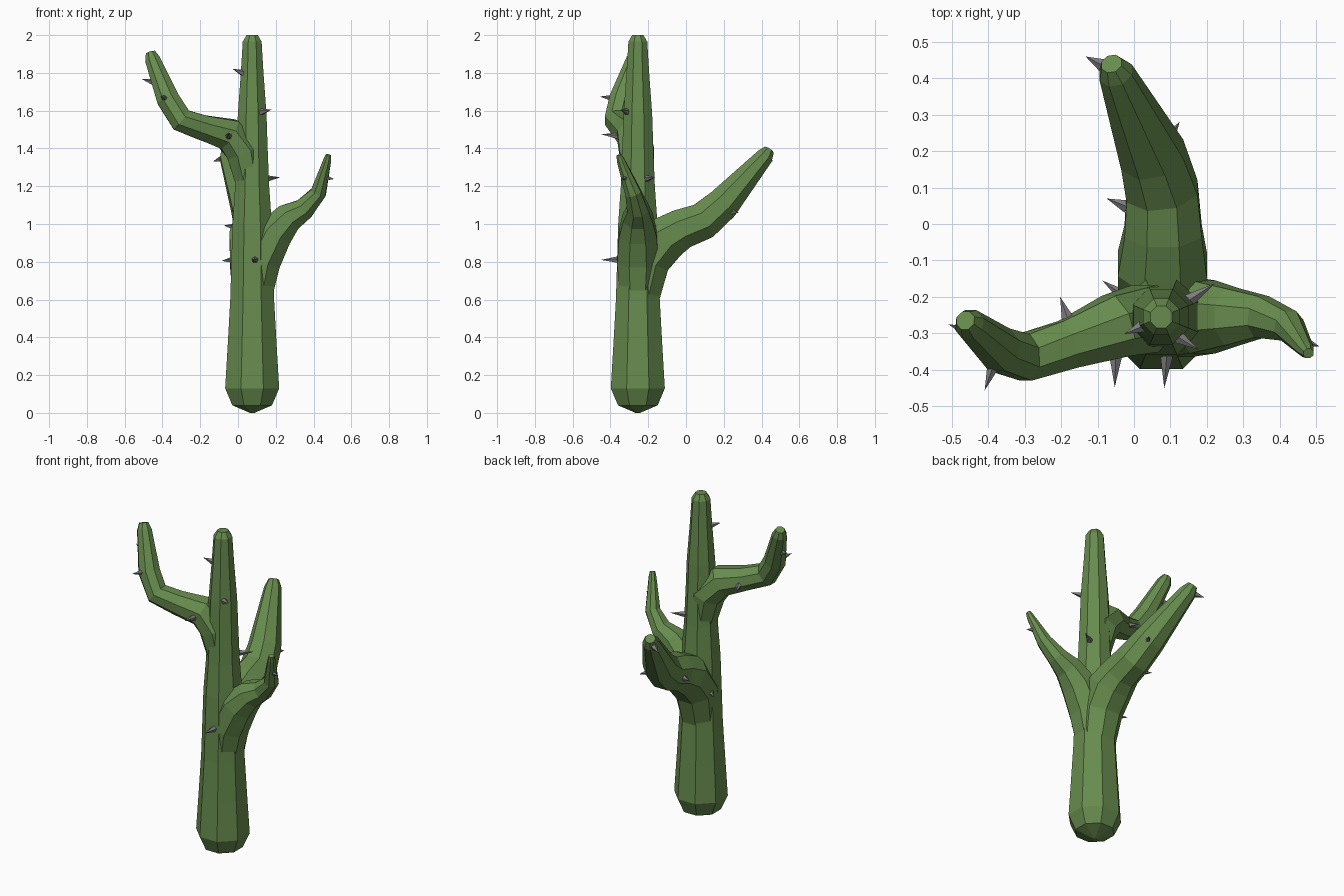
import bpy, bmesh, math
from mathutils import Vector


def material(name, rgb):
    m = bpy.data.materials.new(name)
    m.diffuse_color = (*rgb, 1)
    return m


GREEN = material("cactus green", (0.135, 0.26, 0.075))
GREY = material("spine grey", (0.21, 0.20, 0.21))
SIDES = 8


def finish(name, bm, mat):
    bmesh.ops.recalc_face_normals(bm, faces=bm.faces)
    me = bpy.data.meshes.new(name)
    bm.to_mesh(me)
    bm.free()
    me.materials.append(mat)
    ob = bpy.data.objects.new(name, me)
    bpy.context.collection.objects.link(ob)
    return ob


def tube(name, path, ref):
    """Octagonal loft through (x, y, z, half_width) stations."""
    bm = bmesh.new()
    pts = [Vector(p[:3]) for p in path]
    rings = []
    for i, p in enumerate(pts):
        t = (pts[min(i + 1, len(pts) - 1)] - pts[max(i - 1, 0)]).normalized()
        u = (ref - t * ref.dot(t)).normalized()
        v = t.cross(u)
        r = path[i][3] / math.cos(math.pi / SIDES)
        rings.append([bm.verts.new(p + r * (u * math.cos(a) + v * math.sin(a)))
                      for a in ((k + 0.5) * math.tau / SIDES for k in range(SIDES))])
    for a, b in zip(rings, rings[1:]):
        for k in range(SIDES):
            j = (k + 1) % SIDES
            bm.faces.new((a[k], a[j], b[j], b[k]))
    bm.faces.new(rings[0])
    bm.faces.new(rings[-1])
    return finish(name, bm, GREEN)


X, Y = Vector((1, 0, 0)), Vector((0, 1, 0))

# Trunk: (height, half width), blunt pointed foot and rounded crown
trunk = tube("trunk", [(0.075, -0.255, z, r) for z, r in (
    (0.0, 0.012), (0.04, 0.105), (0.13, 0.143), (0.35, 0.13), (0.6, 0.116),
    (0.8, 0.11), (1.0, 0.104), (1.2, 0.09), (1.4, 0.082), (1.58, 0.076),
    (1.8, 0.06), (1.965, 0.05), (2.0, 0.03))], X)

# Arms start inside the trunk and bend outward
arms = [
    tube("left_arm", [
        (0.07, -0.255, 1.18, 0.07), (0.03, -0.26, 1.38, 0.092),
        (-0.05, -0.28, 1.475, 0.086), (-0.18, -0.33, 1.508, 0.067),
        (-0.3, -0.366, 1.55, 0.064), (-0.37, -0.345, 1.66, 0.06),
        (-0.452, -0.275, 1.87, 0.04), (-0.463, -0.265, 1.908, 0.025)], Y),
    tube("right_arm", [
        (0.08, -0.255, 0.58, 0.09), (0.115, -0.255, 0.8, 0.11),
        (0.19, -0.255, 0.95, 0.1), (0.27, -0.255, 1.035, 0.078),
        (0.35, -0.255, 1.08, 0.057), (0.425, -0.28, 1.165, 0.042),
        (0.472, -0.345, 1.335, 0.021), (0.479, -0.355, 1.365, 0.014)], Y),
    tube("back_arm", [
        (0.075, -0.25, 0.58, 0.1), (0.075, -0.205, 0.8, 0.118),
        (0.078, -0.11, 0.925, 0.122), (0.08, -0.02, 0.975, 0.106),
        (0.077, 0.09, 1.015, 0.098), (0.05, 0.19, 1.1, 0.088),
        (-0.05, 0.415, 1.355, 0.046), (-0.062, 0.44, 1.392, 0.028)], X),
]

# Merge the arms into one body
for arm in arms:
    mod = trunk.modifiers.new("join", "BOOLEAN")
    mod.operation, mod.solver, mod.object = "UNION", "EXACT", arm
    bpy.context.view_layer.objects.active = trunk
    bpy.ops.object.modifier_apply(modifier=mod.name)
    bpy.data.objects.remove(arm)
trunk.name = "cactus_body"

# Spines: (base, tip)
spines = [
    ((0.09, -0.36, 0.81), (0.083, -0.45, 0.81)),
    ((-0.05, -0.36, 1.465), (-0.053, -0.448, 1.475)),
    ((-0.385, -0.385, 1.665), (-0.41, -0.457, 1.675)),
    ((-0.445, -0.30, 1.75), (-0.51, -0.275, 1.768)),
    ((0.025, -0.28, 1.80), (-0.027, -0.302, 1.82)),
    ((0.12, -0.31, 1.593), (0.178, -0.345, 1.605)),
    ((0.15, -0.21, 1.24), (0.222, -0.163, 1.247)),
    ((0.455, -0.317, 1.245), (0.51, -0.337, 1.238)),
    ((-0.025, -0.20, 0.81), (-0.087, -0.155, 0.805)),
    ((-0.02, 0.048, 0.985), (-0.075, 0.07, 0.992)),
    ((-0.085, 0.435, 1.345), (-0.133, 0.46, 1.33)),
    ((0.095, 0.235, 1.065), (0.125, 0.28, 1.06)),
    ((-0.18, -0.265, 1.49), (-0.203, -0.2, 1.475)),
]
for i, (b, t) in enumerate(spines):
    b, t = Vector(b), Vector(t)
    d = t - b
    bm = bmesh.new()
    bmesh.ops.create_cone(bm, cap_ends=True, segments=5, radius1=0.019,
                          radius2=0, depth=d.length)
    ob = finish(f"spine_{i + 1}", bm, GREY)
    ob.location = (b + t) / 2
    ob.rotation_euler = d.to_track_quat("Z", "Y").to_euler()
